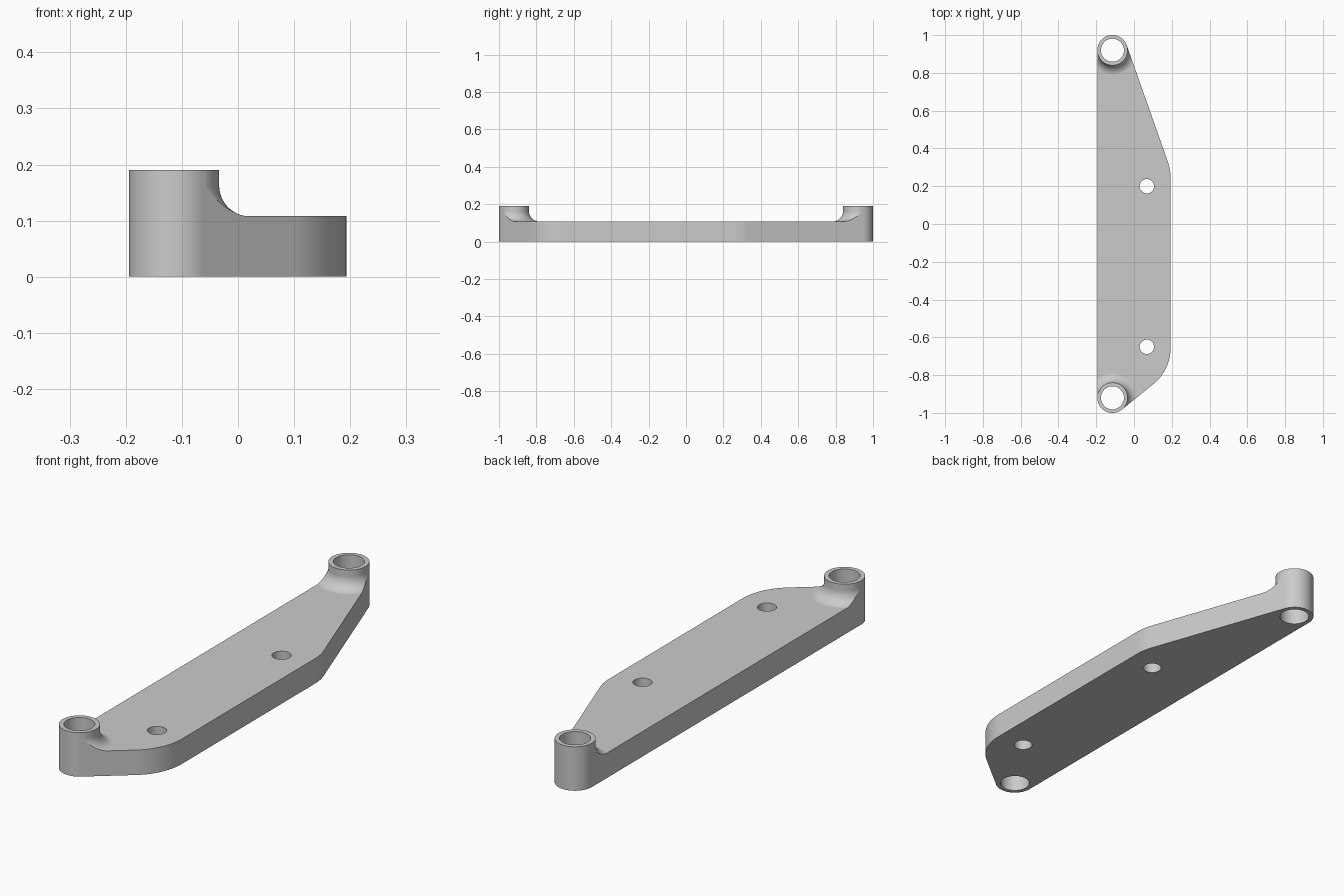
import bpy, bmesh
from math import sin, cos, pi, acos, atan2, hypot

cube = bpy.data.objects.get("Cube")
if cube:
    bpy.data.objects.remove(cube, do_unlink=True)

PLATE_H, BOSS_H = 0.108, 0.19
BOSS_X, BOSS_Y, BOSS_R, BORE_R = -0.114, 0.92, 0.08, 0.061
CORNER_X, CORNER_R = -0.047, 0.24
FRONT_Y, BACK_Y = -0.66, 0.25
FILLET = 0.055


def new_object(name, bm):
    bmesh.ops.recalc_face_normals(bm, faces=bm.faces)
    mesh = bpy.data.meshes.new(name)
    bm.to_mesh(mesh)
    bm.free()
    obj = bpy.data.objects.new(name, mesh)
    bpy.context.collection.objects.link(obj)
    return obj


def prism(name, points, z0, z1):
    bm = bmesh.new()
    face = bm.faces.new([bm.verts.new((x, y, z0)) for x, y in points])
    ext = bmesh.ops.extrude_face_region(bm, geom=[face])
    top = [v for v in ext["geom"] if isinstance(v, bmesh.types.BMVert)]
    bmesh.ops.translate(bm, verts=top, vec=(0, 0, z1 - z0))
    return new_object(name, bm)


def arc(x, y, r, a0, a1, n):
    return [(x + r * cos(a0 + (a1 - a0) * i / n),
             y + r * sin(a0 + (a1 - a0) * i / n)) for i in range(n + 1)]


def circle(x, y, r, n):
    return arc(x, y, r, 0, 2 * pi, n)[:-1]


def lathe(name, x, y, profile, n=96):
    bm = bmesh.new()
    rings = [[bm.verts.new((px, py, z)) for px, py in circle(x, y, r, n)]
             for r, z in profile]
    for low, high in zip(rings, rings[1:]):
        for i in range(n):
            j = (i + 1) % n
            bm.faces.new((low[i], low[j], high[j], high[i]))
    bm.faces.new(rings[0])
    bm.faces.new(rings[-1])
    return new_object(name, bm)


def combine(target, tool, operation):
    mod = target.modifiers.new(operation.title(), "BOOLEAN")
    mod.operation, mod.solver, mod.object = operation, "EXACT", tool
    bpy.context.view_layer.update()
    graph = bpy.context.evaluated_depsgraph_get()
    mesh = bpy.data.meshes.new_from_object(target.evaluated_get(graph))
    target.modifiers.clear()
    target.data = mesh
    bpy.data.objects.remove(tool, do_unlink=True)


def tangent_angle(corner_y, boss_y, side):
    # direction of the normal shared by a corner arc and a boss
    dx, dy = BOSS_X - CORNER_X, boss_y - corner_y
    return atan2(dy, dx) - side * acos((CORNER_R - BOSS_R) / hypot(dx, dy))


# Plan outline: boss ends joined by tangents to two rounded corners
front_a = tangent_angle(FRONT_Y, -BOSS_Y, -1)
back_a = tangent_angle(BACK_Y, BOSS_Y, 1)
outline = (arc(BOSS_X, -BOSS_Y, BOSS_R, -pi, front_a, 36)
           + arc(CORNER_X, FRONT_Y, CORNER_R, front_a, 0, 20)
           + arc(CORNER_X, BACK_Y, CORNER_R, 0, back_a, 10)
           + arc(BOSS_X, BOSS_Y, BOSS_R, back_a, pi, 40))
bracket = prism("bracket_plate", outline, 0, BOSS_H)

# Height envelope: flat slab with a flared boss at each end
slab = prism("height_envelope", [(-1, -2), (1, -2), (1, 2), (-1, 2)], -0.5, PLATE_H)
flare = [(BOSS_R + FILLET, 0.03)]
for i in range(17):
    a = pi / 2 * i / 16
    flare.append((BOSS_R + 0.0004 + FILLET * (1 - sin(a)),
                  PLATE_H - 0.0004 + FILLET * (1 - cos(a))))
flare.append((BOSS_R + 0.0004, 0.3))
for y in (-BOSS_Y, BOSS_Y):
    combine(slab, lathe("flared_boss", BOSS_X, y, flare), "UNION")
combine(bracket, slab, "INTERSECT")

# Boss bores and the two mounting holes
for x, y, r in ((BOSS_X, BOSS_Y, BORE_R), (BOSS_X, -BOSS_Y, BORE_R),
                (0.068, 0.2, 0.038), (0.068, -0.65, 0.038)):
    combine(bracket, prism("hole_cutter", circle(x, y, r, 64), -0.1, 0.4), "DIFFERENCE")

# Plain grey finish
grey = bpy.data.materials.new("plain grey")
grey.use_nodes = True
colour = (0.6, 0.6, 0.6, 1)
grey.diffuse_color = colour
grey.node_tree.nodes["Principled BSDF"].inputs["Base Color"].default_value = colour
bracket.data.materials.clear()
bracket.data.materials.append(grey)
for poly in bracket.data.polygons:
    poly.material_index = 0

# Smooth curved walls with crisp rims
bpy.ops.object.select_all(action="DESELECT")
bracket.select_set(True)
bpy.context.view_layer.objects.active = bracket
bpy.ops.object.shade_smooth_by_angle(angle=pi / 6)
weighted = bracket.modifiers.new("Weighted normals", "WEIGHTED_NORMAL")
weighted.keep_sharp = True
